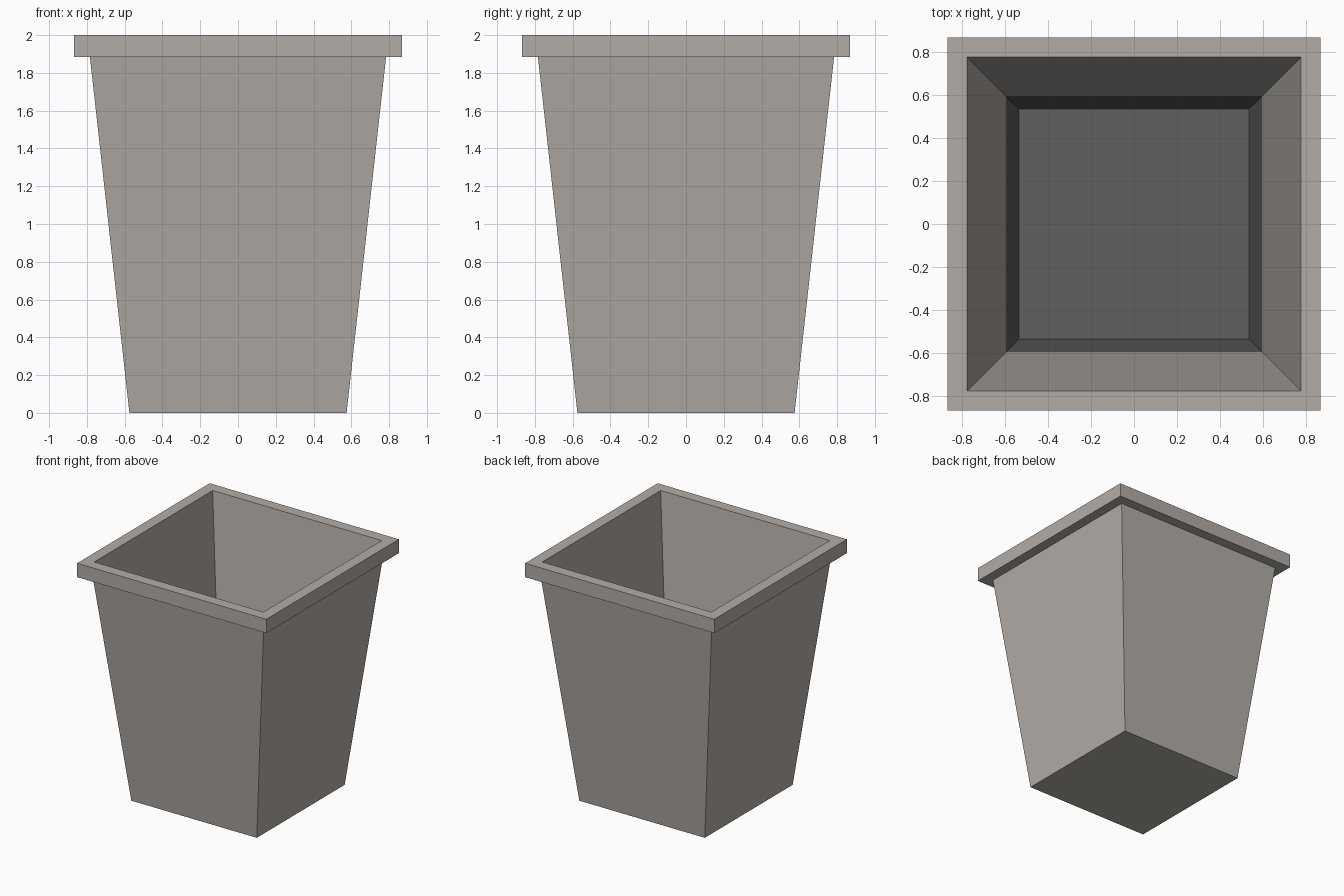
import bpy, bmesh

if "Cube" in bpy.data.objects:
    bpy.data.objects.remove(bpy.data.objects["Cube"])


def material(name, rgb):
    m = bpy.data.materials.new(name)
    m.diffuse_color = (*rgb, 1.0)
    m.use_nodes = True
    m.node_tree.nodes["Principled BSDF"].inputs["Base Color"].default_value = m.diffuse_color
    return m


stone = material("warm_grey_stone", (0.45, 0.415, 0.385))
dark = material("dark_grey_inside", (0.12, 0.117, 0.114))

# Square profile as (half width, height): outside, rim, then down the inside
profile = [
    (0.575, 0.0), (0.784, 1.885),                 # tapered outer wall
    (0.867, 1.885), (0.867, 2.0),                 # overhanging rim
    (0.775, 2.0), (0.595, 0.53), (0.535, 0.04),   # inner wall, dark lower band
]

bm = bmesh.new()
rings = [[bm.verts.new((sx * h, sy * h, z))
          for sx, sy in ((-1, -1), (1, -1), (1, 1), (-1, 1))]
         for h, z in profile]
for k, (a, b) in enumerate(zip(rings, rings[1:])):
    for i in range(4):
        j = (i + 1) % 4
        f = bm.faces.new((a[i], a[j], b[j], b[i]))
        f.material_index = 1 if k == len(rings) - 2 else 0

# Underside and inner floor
bm.faces.new(rings[0][::-1])
bm.faces.new(rings[-1]).material_index = 1
bmesh.ops.recalc_face_normals(bm, faces=bm.faces[:])

mesh = bpy.data.meshes.new("square_planter")
bm.to_mesh(mesh)
bm.free()
mesh.materials.append(stone)
mesh.materials.append(dark)
planter = bpy.data.objects.new("square_planter", mesh)
bpy.context.collection.objects.link(planter)
